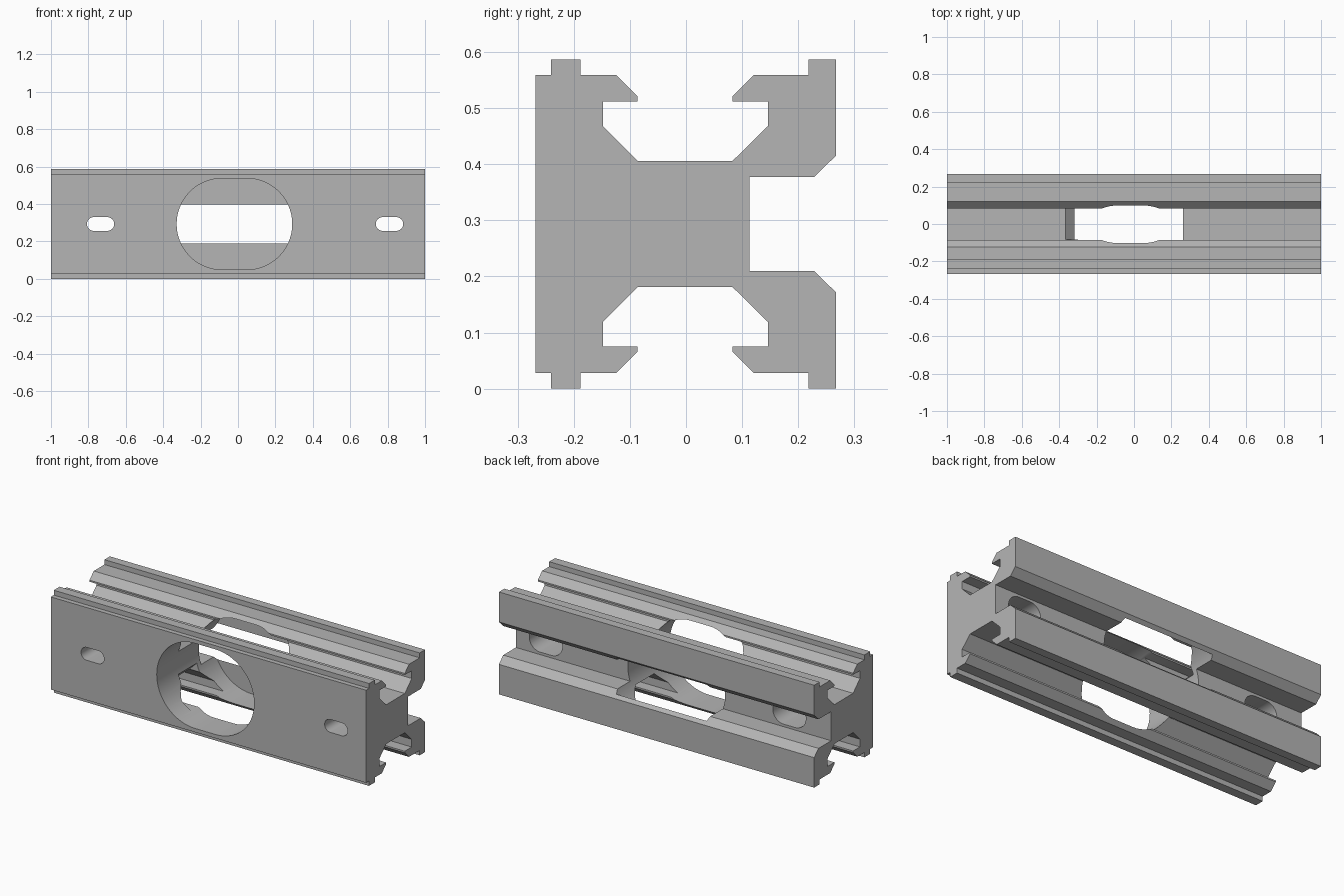
import bpy
import bmesh
import math
from mathutils import Vector

cube = bpy.data.objects.get("Cube")
if cube:
    bpy.data.objects.remove(cube, do_unlink=True)

MID = 0.2935  # mirror height of the section

grey = bpy.data.materials.new("plain_grey")
grey.use_nodes = True
colour = (0.46, 0.46, 0.46, 1)
grey.diffuse_color = colour
grey.node_tree.nodes["Principled BSDF"].inputs["Base Color"].default_value = colour


def prism(name, points, start, depth):
    """Closed outline of 3D points, extruded along a vector."""
    bm = bmesh.new()
    face = bm.faces.new([bm.verts.new(Vector(p) + Vector(start)) for p in points])
    out = bmesh.ops.extrude_face_region(bm, geom=[face])
    moved = [v for v in out["geom"] if isinstance(v, bmesh.types.BMVert)]
    bmesh.ops.translate(bm, verts=moved, vec=depth)
    bmesh.ops.recalc_face_normals(bm, faces=bm.faces)
    mesh = bpy.data.meshes.new(name)
    bm.to_mesh(mesh)
    bm.free()
    obj = bpy.data.objects.new(name, mesh)
    obj.data.materials.append(grey)
    bpy.context.collection.objects.link(obj)
    return obj


def stadium(name, left, right, radius, y0, y1, steps=24):
    """Round-ended slot running front to back."""
    pts = []
    for cx, turn in ((right - radius, -math.pi / 2), (left + radius, math.pi / 2)):
        for i in range(steps + 1):
            a = turn + math.pi * i / steps
            pts.append((cx + radius * math.cos(a), 0, MID + radius * math.sin(a)))
    return prism(name, pts, (0, y0, 0), (0, y1 - y0, 0))


# Rail section: lower half, mirrored to the upper half
half = [(-.268, .028), (-.241, .028), (-.241, 0), (-.188, 0), (-.188, .028),
        (-.124, .028), (-.086, .066), (-.086, .075), (-.148, .075), (-.148, .119),
        (-.086, .181), (.083, .181), (.146, .119), (.146, .075), (.083, .075),
        (.083, .066), (.121, .028), (.218, .028), (.218, 0), (.267, 0),
        (.267, .172), (.228, .21), (.113, .21)]
section = half + [(y, 2 * MID - z) for y, z in reversed(half)]
rail = prism("rail", [(0, y, z) for y, z in section], (-1, 0, 0), (2, 0, 0))

# Central opening, cut from the front and stopping short of the back face
cutters = [stadium("opening_cutter", -.328, .29, .244, -.4, .249, 40)]

# Mounting slots with wider recesses from the back
for x in (-.735, .81):
    cutters.append(stadium("slot_cutter", x - .073, x + .073, .037, -.4, .2))
    cutters.append(stadium("recess_cutter", x - .105, x + .105, .069, -.1, .2))

# Sloped relief at the right end of the opening, above and below
for side in (1, -1):
    outline = [(x, 0, MID + side * h) for x, h in ((-.372, .119), (-.29, .037), (-.25, .119))]
    cutters.append(prism("relief_cutter", outline, (0, -.084, 0), (0, .166, 0)))

bpy.context.view_layer.objects.active = rail
for cutter in cutters:
    cutter.hide_render = True
    mod = rail.modifiers.new("cut", "BOOLEAN")
    mod.operation = "DIFFERENCE"
    mod.solver = "EXACT"
    mod.object = cutter
    bpy.ops.object.modifier_apply(modifier=mod.name)
    bpy.data.objects.remove(cutter, do_unlink=True)

# Smooth the bores, keep the extruded edges crisp
bpy.ops.object.select_all(action="DESELECT")
rail.select_set(True)
bpy.ops.object.shade_smooth_by_angle(angle=math.radians(25))
